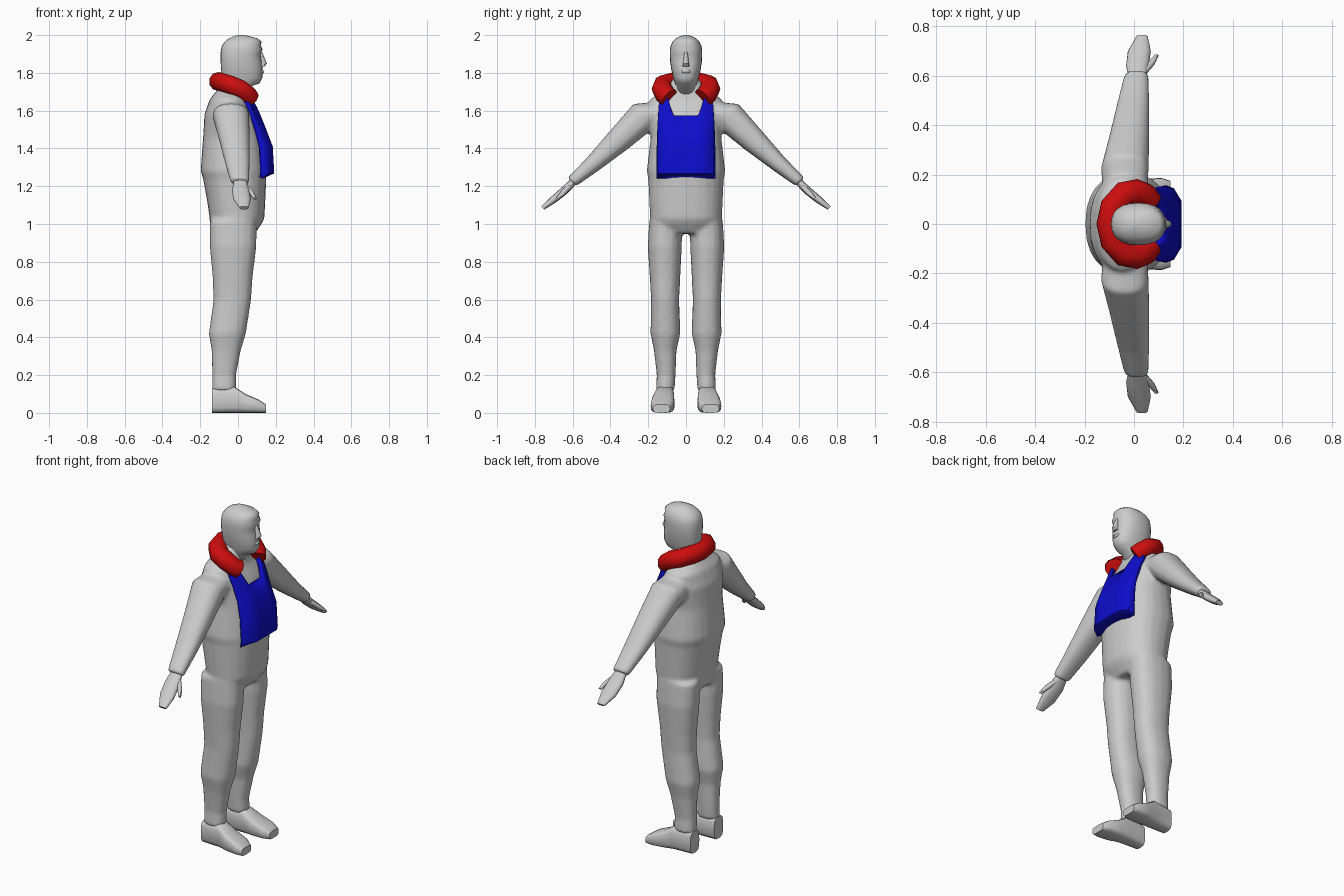
import bpy, bmesh
from math import sin, cos, tau, copysign
from mathutils import Vector

old = bpy.data.objects.get("Cube")
if old:
    bpy.data.objects.remove(old)


def material(name, colour):
    mat = bpy.data.materials.new(name)
    mat.use_nodes = True
    mat.diffuse_color = (*colour, 1)
    mat.node_tree.nodes["Principled BSDF"].inputs["Base Color"].default_value = (*colour, 1)
    return mat


GREY = material("light grey", (.6, .6, .6))
RED = material("collar red", (.6, .004, .004))
BLUE = material("vest blue", (.004, .004, .6))


def finish(bm, name, mat, angle=.9):
    bmesh.ops.recalc_face_normals(bm, faces=bm.faces)
    mesh = bpy.data.meshes.new(name)
    bm.to_mesh(mesh)
    bm.free()
    mesh.materials.append(mat)
    obj = bpy.data.objects.new(name, mesh)
    bpy.context.collection.objects.link(obj)
    bpy.ops.object.select_all(action='DESELECT')
    obj.select_set(True)
    bpy.context.view_layer.objects.active = obj
    if angle:
        bpy.ops.object.shade_smooth_by_angle(angle=angle)
    else:
        bpy.ops.object.shade_smooth()
    return obj


def loft(bm, rings, sides=16, power=2.3):
    """Closed tube through rings of (centre, half axis, half axis)."""
    def bend(value):
        return copysign(abs(value) ** (2 / power), value)
    loops = []
    for centre, u, v in rings:
        angles = [tau * i / sides for i in range(sides)]
        loops.append([bm.verts.new(centre + u * bend(cos(a)) + v * bend(sin(a))) for a in angles])
    for low, high in zip(loops, loops[1:]):
        for i in range(sides):
            j = (i + 1) % sides
            bm.faces.new((low[i], low[j], high[j], high[i]))
    bm.faces.new(loops[0])
    bm.faces.new(loops[-1])


def level(z, x0, x1, y0, y1):
    """Horizontal ring filling a rectangle."""
    return (Vector(((x0 + x1) / 2, (y0 + y1) / 2, z)),
            Vector(((x1 - x0) / 2, 0, 0)), Vector((0, (y1 - y0) / 2, 0)))


def slanted(y, z, x0, x1, r, side):
    """Ring across a drooping arm."""
    return (Vector(((x0 + x1) / 2, side * y, z)),
            Vector(((x1 - x0) / 2, 0, 0)), Vector((0, side * .69, .72)) * r)


def upright(x, top, y0, y1, side):
    """Ring standing across a foot, resting on the ground."""
    return (Vector((x, side * (y0 + y1) / 2, top / 2)),
            Vector((0, (y1 - y0) / 2, 0)), Vector((0, 0, top / 2)))


# Body suit: torso, legs and sleeves fused into one skin
torso = [(.95, -.14, .09, .16), (1, -.15, .125, .185), (1.03, -.15, .14, .19),
         (1.13, -.165, .145, .195), (1.24, -.185, .15, .2), (1.28, -.198, .15, .208),
         (1.46, -.185, .13, .187), (1.58, -.178, .098, .2), (1.66, -.15, .055, .19),
         (1.71, -.11, .045, .11), (1.78, -.08, .04, .06)]
leg = [(.12, -.137, -.01, .06, .16), (.2, -.137, -.01, .055, .155), (.33, -.14, .015, .05, .17),
       (.42, -.155, .042, .03, .188), (.6, -.13, .07, .036, .185), (.72, -.135, .078, .03, .192),
       (.88, -.15, .098, .022, .203), (1.02, -.15, .1, .02, .195)]
sleeve = [(.1, 1.6, -.12, .05, .065), (.22, 1.575, -.135, .06, .085), (.355, 1.445, -.1, .063, .068),
          (.49, 1.32, -.068, .063, .047), (.605, 1.222, -.04, .06, .032)]
bm = bmesh.new()
loft(bm, [level(z, a, b, -w, w) for z, a, b, w in torso], 24)
for side in (-1, 1):
    loft(bm, [level(z, a, b, side * c, side * d) for z, a, b, c, d in leg])
    loft(bm, [slanted(*row, side) for row in sleeve])
body = finish(bm, "body_suit", GREY, 0)
fuse = body.modifiers.new("fuse", 'REMESH')
fuse.mode = 'VOXEL'
fuse.voxel_size = .011
fuse.use_smooth_shade = True
relax = body.modifiers.new("relax", 'SMOOTH')
relax.factor = .5
relax.iterations = 6

# Shoes
shoe = [(-.137, .13, .07, .155), (-.02, .14, .062, .165), (.04, .1, .06, .182),
        (.11, .07, .065, .187), (.147, .045, .085, .175)]
for side, name in ((-1, "right_shoe"), (1, "left_shoe")):
    bm = bmesh.new()
    loft(bm, [upright(*row, side) for row in shoe], 16, 3.5)
    finish(bm, name, GREY)

# Hands with thumbs
palm = [(.58, 1.24, -.02, .045, .018), (.64, 1.18, -.032, .06, .022),
        (.7, 1.13, -.025, .068, .02), (.758, 1.085, .008, .056, .012)]
thumb = [(.615, 1.2, .02, .055, .014), (.65, 1.165, .055, .085, .014), (.682, 1.135, .082, .1, .008)]
for side, name in ((-1, "right_hand"), (1, "left_hand")):
    bm = bmesh.new()
    loft(bm, [slanted(*row, side) for row in palm], 12)
    loft(bm, [slanted(*row, side) for row in thumb], 8)
    finish(bm, name, GREY)

# Head and neck, with brow and chin in the front profile
head = [(1.66, -.08, .035, .06), (1.73, -.08, .07, .055), (1.745, -.08, .115, .058),
        (1.775, -.082, .13, .068), (1.82, -.09, .13, .078), (1.86, -.092, .126, .084),
        (1.9, -.093, .12, .086), (1.925, -.09, .13, .085), (1.945, -.085, .12, .081),
        (1.965, -.07, .125, .071), (1.982, -.05, .105, .055), (1.995, -.02, .06, .03), (2, 0, .03, .01)]
bm = bmesh.new()
loft(bm, [level(z, a, b, -w, w) for z, a, b, w in head], 24)
finish(bm, "head", GREY, 0)

# Nose and mouth
bm = bmesh.new()
loft(bm, [level(1.835, .11, .14, -.018, .018), level(1.85, .11, .153, -.016, .016),
          level(1.91, .11, .128, -.008, .008)], 8)
loft(bm, [level(1.795, .11, .132, -.02, .02), level(1.805, .11, .138, -.025, .025),
          level(1.817, .11, .132, -.02, .02)], 10)
finish(bm, "nose_and_mouth", GREY)

# Horseshoe collar: a fat tube swept around the neck, open at the front
half = [(-.1, .0, 1.753), (-.085, .07, 1.75), (-.04, .12, 1.737), (.01, .128, 1.717),
        (.045, .112, 1.687), (.062, .088, 1.667)]
path = [Vector((x, -y, z)) for x, y, z in half[:0:-1]] + [Vector(p) for p in half]
rings = []
for i, point in enumerate(path):
    along = path[min(i + 1, len(path) - 1)] - path[max(i - 1, 0)]
    up = Vector((.35, 0, 1))
    across = along.cross(up).normalized()
    rings.append((point, across * .054, across.cross(along).normalized() * .05))
bm = bmesh.new()
loft(bm, rings, 10, 2.2)
finish(bm, "collar", RED)

# Vest panel: rows of (height, front, side edge, half width, neckline)
rows = [(1.24, .13, .128, .157, .06), (1.268, .192, .13, .157, .06), (1.41, .184, .12, .155, .06),
        (1.5, .15, .105, .152, .06), (1.575, .12, .088, .148, .065), (1.62, .1, .072, .145, .082),
        (1.69, .06, .04, .14, .1)]
bm = bmesh.new()
grid = []
for z, front, edge, w, neck in rows:
    right = [(edge, w), (max(front - .03, edge), w * .92), (front, max(w * .6, neck + .012)), (front, neck)]
    columns = [(x, -y) for x, y in right] + right[::-1]
    grid.append([bm.verts.new((x, y, z)) for x, y in columns])
for r, (low, high) in enumerate(zip(grid, grid[1:])):
    for c in range(len(low) - 1):
        if r < 4 or c != 3:
            bm.faces.new((low[c], low[c + 1], high[c + 1], high[c]))
vest = finish(bm, "vest_panel", BLUE, .6)
thick = vest.modifiers.new("thickness", 'SOLIDIFY')
thick.thickness = .025
thick.offset = -1
